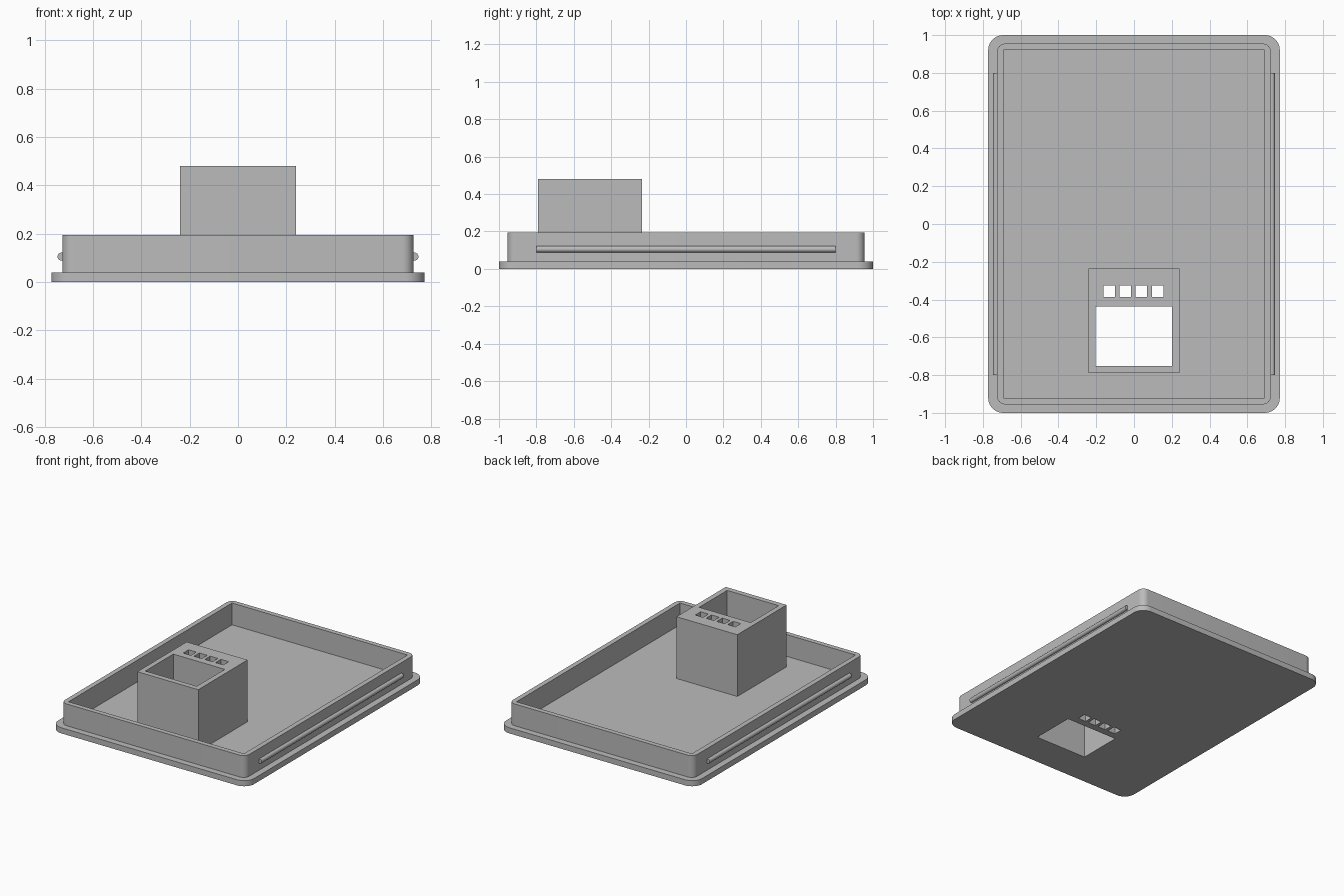
import bpy, bmesh
from math import sin, cos, pi, radians
from mathutils import Matrix

cube = bpy.data.objects.get("Cube")
if cube:
    bpy.data.objects.remove(cube, do_unlink=True)

grey = bpy.data.materials.new("plain grey")
grey.use_nodes = True
colour = (0.5, 0.5, 0.5, 1)
grey.diffuse_color = colour
grey.node_tree.nodes["Principled BSDF"].inputs["Base Color"].default_value = colour


def finish(bm, name):
    bmesh.ops.recalc_face_normals(bm, faces=bm.faces)
    mesh = bpy.data.meshes.new(name)
    bm.to_mesh(mesh)
    bm.free()
    mesh.materials.append(grey)
    obj = bpy.data.objects.new(name, mesh)
    bpy.context.collection.objects.link(obj)
    return obj


def prism(name, x0, x1, y0, y1, z0, z1, radius=0, steps=10):
    """Upright block, with rounded vertical corners if a radius is given."""
    bm = bmesh.new()
    corners = [(x1, y1, -1, -1), (x0, y1, 1, -1), (x0, y0, 1, 1), (x1, y0, -1, 1)]
    outline = []
    for i, (x, y, sx, sy) in enumerate(corners):
        if not radius:
            outline.append((x, y, z0))
            continue
        for k in range(steps + 1):
            a = (i + k / steps) * pi / 2
            outline.append((x + radius * (sx + cos(a)), y + radius * (sy + sin(a)), z0))
    base = bm.faces.new([bm.verts.new(p) for p in outline])
    top = bmesh.ops.extrude_face_region(bm, geom=[base])["geom"]
    verts = [v for v in top if isinstance(v, bmesh.types.BMVert)]
    bmesh.ops.translate(bm, verts=verts, vec=(0, 0, z1 - z0))
    return finish(bm, name)


def cut(obj, *bounds):
    """Cut a straight vertical opening through an object."""
    cutter = prism("cutter", *bounds, -0.5, 1)
    cutter.hide_render = True
    mod = obj.modifiers.new("opening", "BOOLEAN")
    mod.operation = "DIFFERENCE"
    mod.solver = "EXACT"
    mod.object = cutter
    bpy.context.view_layer.objects.active = obj
    bpy.ops.object.modifier_apply(modifier=mod.name)
    bpy.data.objects.remove(cutter, do_unlink=True)


# Flanged plate, rim wall and raised housing
plate = prism("base_plate", -0.772, 0.772, -1, 1, 0, 0.04, 0.08)
wall = prism("rim_wall", -0.726, 0.726, -0.955, 0.955, 0.04, 0.195, 0.045)
housing = prism("housing", -0.24, 0.24, -0.79, -0.235, 0.04, 0.48)
cut(wall, -0.691, 0.691, -0.92, 0.92)

# Large window and a row of four small shafts, through housing and plate
for part in (plate, housing):
    cut(part, -0.204, 0.202, -0.752, -0.437)
    for i in range(4):
        x = -0.161 + i * 0.085
        cut(part, x, x + 0.061, -0.387, -0.326)

# Snap ridges along both long sides
ridges = []
for side, name in ((1, "left_ridge"), (-1, "right_ridge")):
    bm = bmesh.new()
    bmesh.ops.create_cone(bm, cap_ends=True, segments=32, radius1=0.0165,
                          radius2=0.0165, depth=1.6,
                          matrix=Matrix.Translation((side * 0.73, 0, 0.105))
                          @ Matrix.Rotation(pi / 2, 4, "X"))
    ridges.append(finish(bm, name))

# Smooth the rounded corners and ridges, keep edges sharp
bpy.ops.object.select_all(action="DESELECT")
for obj in [plate, wall, housing] + ridges:
    obj.select_set(True)
bpy.context.view_layer.objects.active = plate
bpy.ops.object.shade_smooth_by_angle(angle=radians(30))
